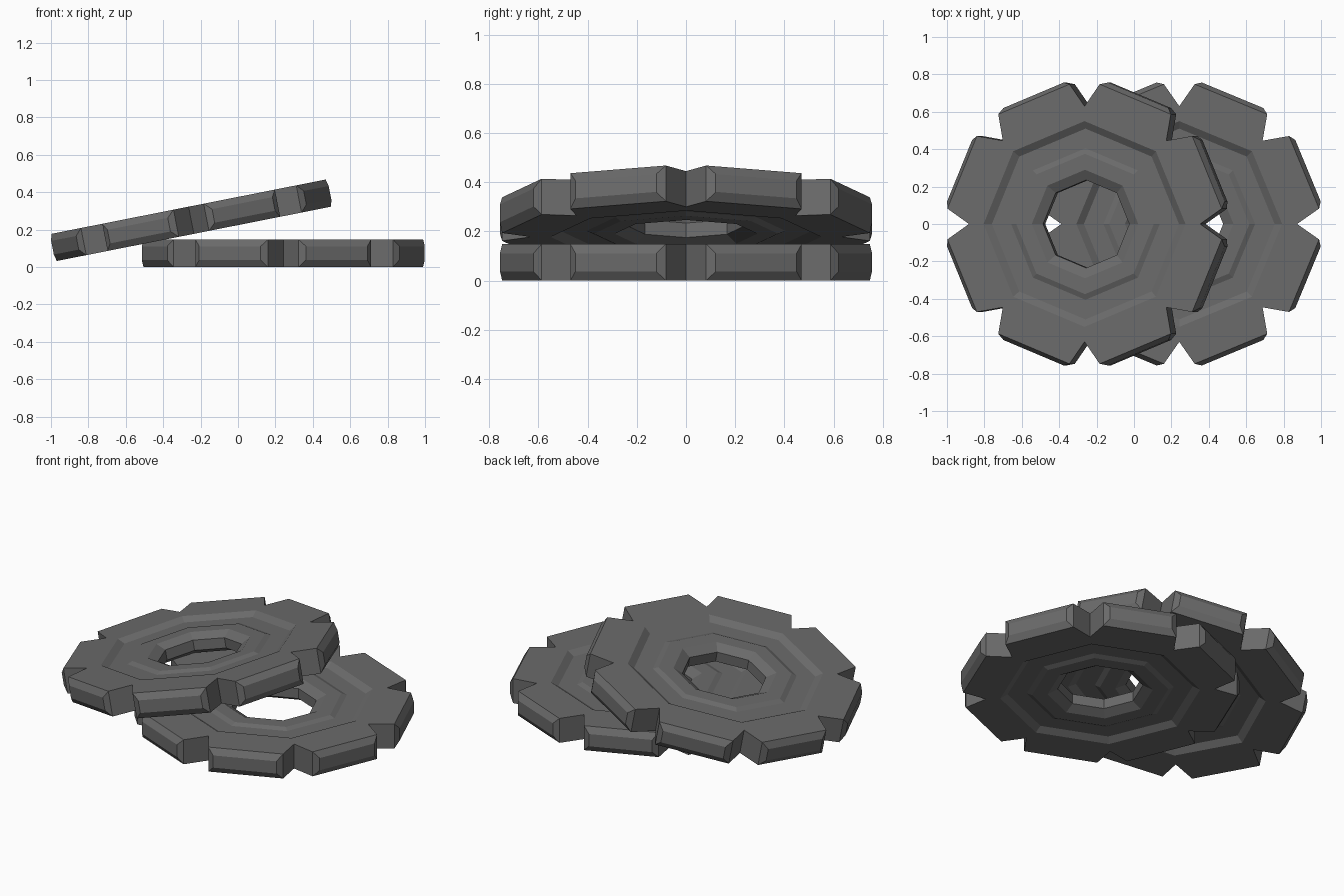
import bpy, bmesh, math
from mathutils import Vector, Matrix

if "Cube" in bpy.data.objects:
    bpy.data.objects.remove(bpy.data.objects["Cube"])

H = 0.074  # half thickness of a disc

metal = bpy.data.materials.new("dark grey metal")
metal.diffuse_color = (0.145, 0.145, 0.145, 1)
metal.use_nodes = True
metal.node_tree.nodes["Principled BSDF"].inputs["Base Color"].default_value = metal.diffuse_color

# radius, half height of the octagonal rings, from outside to the hole waist
RINGS = [(0.55, H), (0.51, H - 0.025), (0.405, H - 0.025),
         (0.375, H - 0.013), (0.29, H - 0.013), (0.235, 0.03)]


def toothed_disc(name, location, tilt):
    bm = bmesh.new()

    def face(pts, rot):
        bm.faces.new([bm.verts.new(rot @ Vector(p)) for p in pts])

    def polar(r, side, z):
        a = side * math.pi / 8
        return (r * math.cos(a), r * math.sin(a), z)

    # one sector is a tooth along +x, with notch roots on both sides
    for k in range(8):
        rot = Matrix.Rotation((k + 0.5) * math.pi / 4, 3, 'Z')
        for s in (1, -1):
            # flat face with the tooth
            z = s * H
            face([polar(0.55, -1, z), polar(0.63, -1, z), (0.722, -0.21, z),
                  (0.722, 0.21, z), polar(0.63, 1, z), polar(0.55, 1, z)], rot)
            # stepped recess, hub and sloped hole edge
            for (r0, z0), (r1, z1) in zip(RINGS, RINGS[1:]):
                face([polar(r0, -1, s * z0), polar(r0, 1, s * z0),
                      polar(r1, 1, s * z1), polar(r1, -1, s * z1)], rot)
            # tooth bevel above and below
            face([(0.722, -0.21, z), (0.722, 0.21, z),
                  (0.745, 0.178, s * 0.037), (0.745, -0.178, s * 0.037)], rot)
            # notch wall and tooth bevel at the sides
            face([polar(0.63, s, -H), polar(0.63, s, H),
                  (0.722, s * 0.21, H), (0.722, s * 0.21, -H)], rot)
            face([(0.722, s * 0.21, -H), (0.722, s * 0.21, H),
                  (0.745, s * 0.178, 0.037), (0.745, s * 0.178, -0.037)], rot)
        # tooth tip and hole waist
        face([(0.745, -0.178, -0.037), (0.745, 0.178, -0.037),
              (0.745, 0.178, 0.037), (0.745, -0.178, 0.037)], rot)
        r, w = RINGS[-1]
        face([polar(r, -1, -w), polar(r, 1, -w), polar(r, 1, w), polar(r, -1, w)], rot)

    bmesh.ops.remove_doubles(bm, verts=bm.verts, dist=0.0005)
    bmesh.ops.recalc_face_normals(bm, faces=bm.faces)
    mesh = bpy.data.meshes.new(name)
    bm.to_mesh(mesh)
    bm.free()
    mesh.materials.append(metal)
    ob = bpy.data.objects.new(name, mesh)
    ob.location = location
    ob.rotation_euler = (0, -math.radians(tilt), 0)
    bpy.context.collection.objects.link(ob)
    return ob


# a flat disc on the ground and a second one leaning on it
toothed_disc("lower_disc", (0.242, 0, H), 0)
toothed_disc("upper_disc", (-0.25, 0, 0.25), 11.2)
